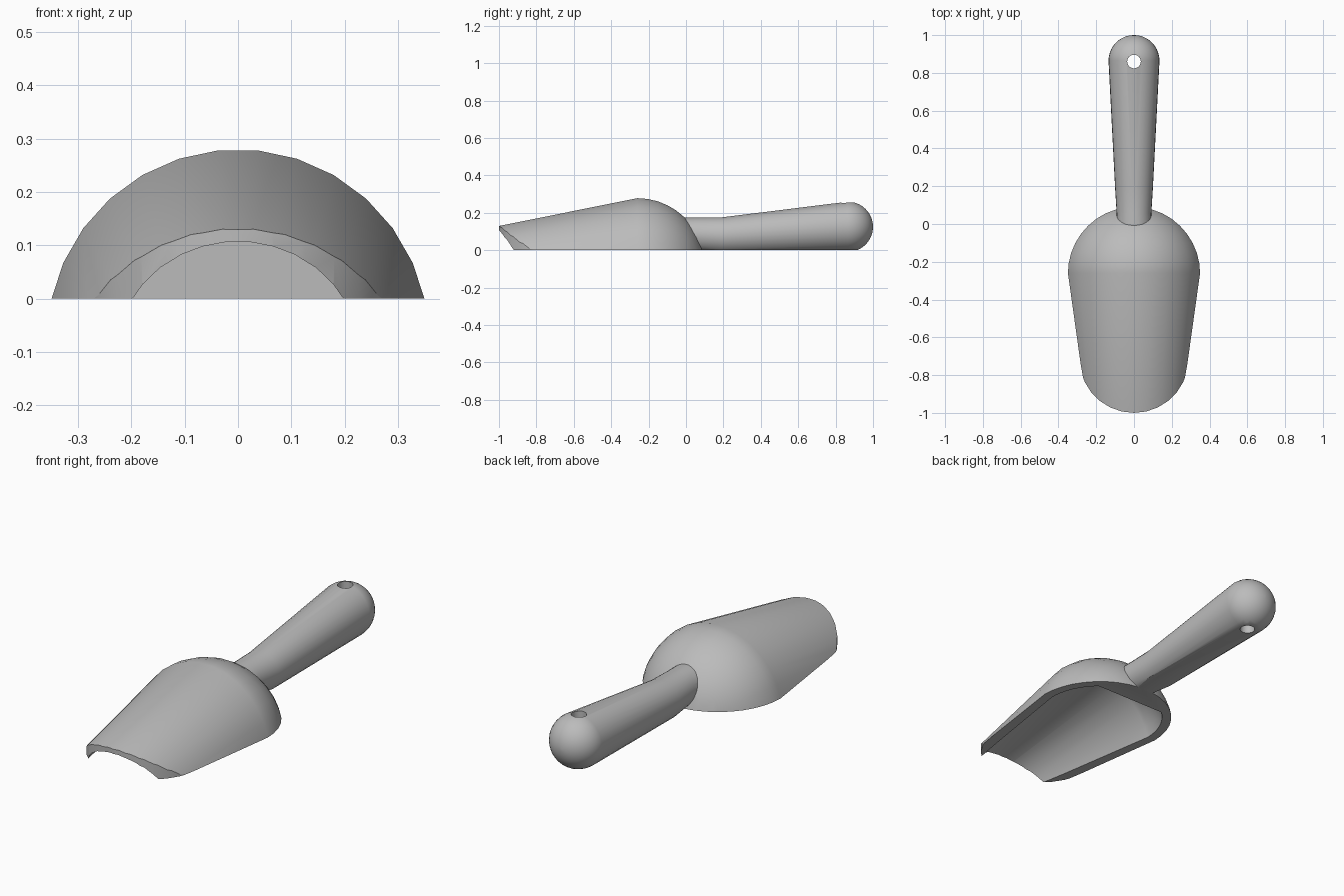
import bpy, bmesh
from math import sin, cos, pi, radians

cube = bpy.data.objects.get("Cube")
if cube:
    bpy.data.objects.remove(cube, do_unlink=True)

SIDES = 30


def make_object(name, bm):
    bmesh.ops.recalc_face_normals(bm, faces=bm.faces)
    mesh = bpy.data.meshes.new(name)
    bm.to_mesh(mesh)
    bm.free()
    obj = bpy.data.objects.new(name, mesh)
    bpy.context.collection.objects.link(obj)
    return obj


def loft(name, rings):
    """Round tube along y from (y, centre height, radius) rings, capped."""
    bm = bmesh.new()
    loops = []
    for y, zc, r in rings:
        angles = [2 * pi * (i + 0.5) / SIDES for i in range(SIDES)]
        loops.append([bm.verts.new((r * sin(a), y, zc + r * cos(a))) for a in angles])
    for a, b in zip(loops, loops[1:]):
        for i in range(SIDES):
            j = (i + 1) % SIDES
            bm.faces.new((a[i], a[j], b[j], b[i]))
    bm.faces.new(loops[0])
    bm.faces.new(loops[-1])
    return make_object(name, bm)


def ball_end(y, z, r, last, steps=10):
    """Rings of a half ball, from its equator to the angle last."""
    angles = [radians(last) * i / steps for i in range(steps + 1)]
    return [(y + r * sin(a), z, r * cos(a)) for a in angles]


def prism(name, outline, low, high):
    bm = bmesh.new()
    face = bm.faces.new([bm.verts.new((x, y, low)) for x, y in outline])
    top = bmesh.ops.extrude_face_region(bm, geom=[face])["geom"]
    verts = [v for v in top if isinstance(v, bmesh.types.BMVert)]
    bmesh.ops.translate(bm, verts=verts, vec=(0, 0, high - low))
    return make_object(name, bm)


def combine(obj, other, operation):
    """Apply a boolean and drop the helper."""
    mod = obj.modifiers.new(operation.lower(), "BOOLEAN")
    mod.operation = operation
    mod.solver = "EXACT"
    mod.object = other
    other.hide_render = True
    bpy.context.view_layer.update()
    graph = bpy.context.evaluated_depsgraph_get()
    mesh = bpy.data.meshes.new_from_object(obj.evaluated_get(graph))
    obj.modifiers.clear()
    obj.data = mesh
    bpy.data.objects.remove(other, do_unlink=True)


# Bowl: tapered body with a domed back
scoop = loft("scoop", [(-1.1, -0.161, 0.272)] + ball_end(-0.26, -0.079, 0.359, 88))

# Rounded front lip
arc = [(0.29 * cos(a), -0.71 + 0.29 * sin(a))
       for a in (pi + pi * i / 14 for i in range(15))]
lip = prism("lip_trim", arc + [(1, -0.6), (1, 1.2), (-1, 1.2), (-1, -0.6)], -1, 1)
combine(scoop, lip, "INTERSECT")

# Handle: flaring grip with a ball end
grip = [(-0.15, 0.085, 0.09), (0.06, 0.083, 0.092), (0.19, 0.076, 0.1)]
handle = loft("handle", grip + ball_end(0.865, 0.125, 0.135, 88))
combine(scoop, handle, "UNION")

# Hollow inside of the bowl
hollow = loft("hollow", [(-1.15, -0.111, 0.192)] + ball_end(-0.26, -0.079, 0.315, 47))
combine(scoop, hollow, "DIFFERENCE")

# Hanging hole
ring = [(0.036 * cos(a), 0.86 + 0.036 * sin(a))
        for a in (2 * pi * i / 24 for i in range(24))]
combine(scoop, prism("hanging_hole", ring, -1, 1), "DIFFERENCE")

# Flat underside
floor = prism("underside_trim", [(-2, -2), (2, -2), (2, 2), (-2, 2)], -2, 0)
combine(scoop, floor, "DIFFERENCE")

# Grey material
grey = bpy.data.materials.new("light grey")
grey.use_nodes = True
colour = (0.5, 0.5, 0.5, 1)
grey.diffuse_color = colour
grey.node_tree.nodes["Principled BSDF"].inputs["Base Color"].default_value = colour
scoop.data.materials.clear()
scoop.data.materials.append(grey)
for face in scoop.data.polygons:
    face.material_index = 0

# Smooth shading with crisp edges
bpy.ops.object.select_all(action="DESELECT")
scoop.select_set(True)
bpy.context.view_layer.objects.active = scoop
bpy.ops.object.shade_smooth_by_angle(angle=radians(30))
